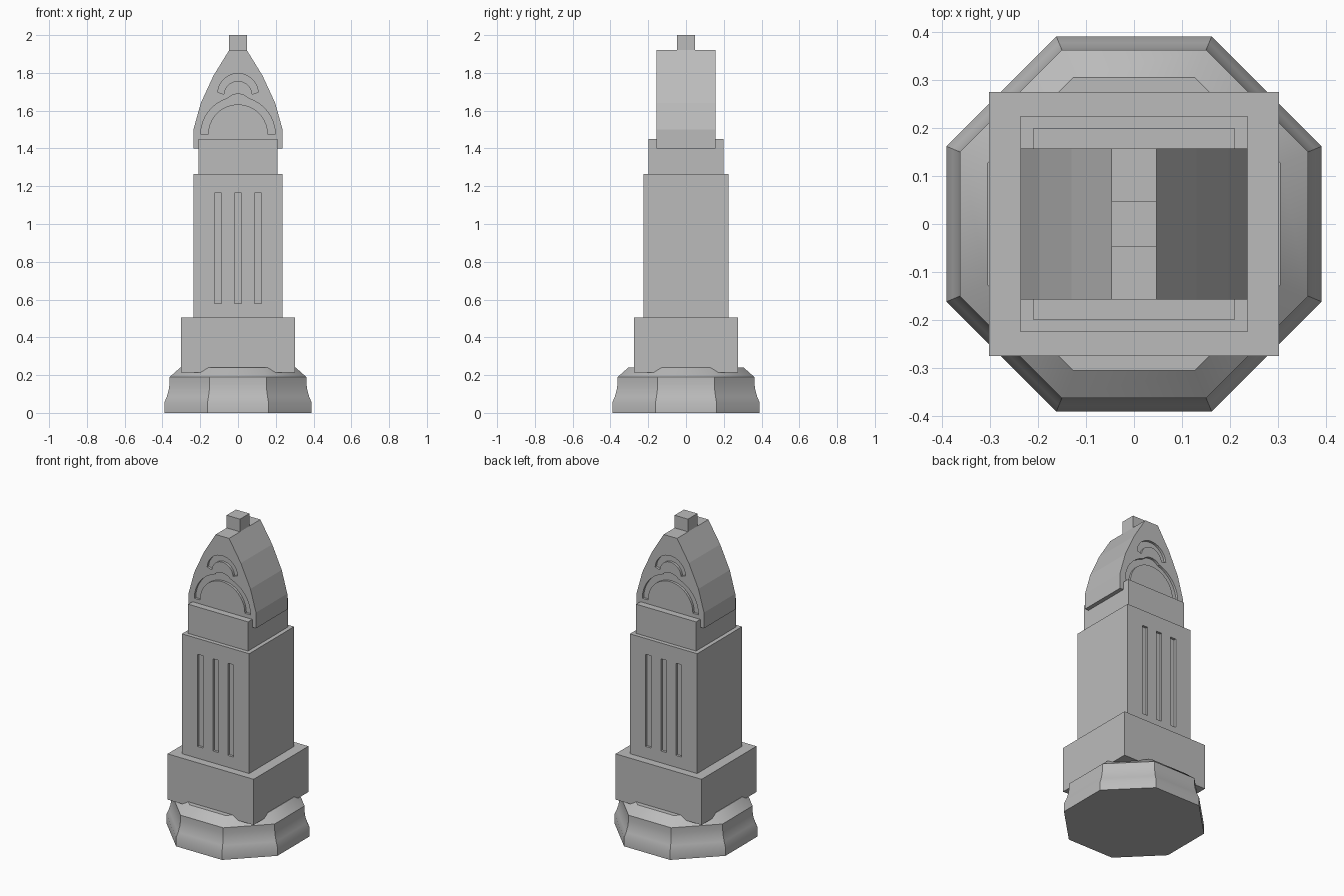
import bpy, bmesh, math

if "Cube" in bpy.data.objects:
    bpy.data.objects.remove(bpy.data.objects["Cube"])

GREY = (0.5, 0.5, 0.5, 1)
stone = bpy.data.materials.new("grey stone")
stone.use_nodes = True
stone.diffuse_color = GREY
stone.node_tree.nodes["Principled BSDF"].inputs["Base Color"].default_value = GREY


def finish(name, bm):
    bmesh.ops.recalc_face_normals(bm, faces=bm.faces)
    mesh = bpy.data.meshes.new(name)
    bm.to_mesh(mesh)
    bm.free()
    mesh.materials.append(stone)
    ob = bpy.data.objects.new(name, mesh)
    bpy.context.collection.objects.link(ob)
    return ob


def add_prism(bm, outline, y0, y1):
    """Extrude an x-z outline from y0 to y1."""
    face = bm.faces.new([bm.verts.new((x, y0, z)) for x, z in outline])
    geom = bmesh.ops.extrude_face_region(bm, geom=[face])["geom"]
    verts = [g for g in geom if isinstance(g, bmesh.types.BMVert)]
    bmesh.ops.translate(bm, verts=verts, vec=(0, y1 - y0, 0))


def block(name, hx, hy, z0, z1):
    bm = bmesh.new()
    add_prism(bm, [(-hx, z0), (hx, z0), (hx, z1), (-hx, z1)], -hy, hy)
    return finish(name, bm)


def arch(cz, outer, inner, a0=0, a1=180, inner_cz=None, n=20):
    """Band between two arcs, as an x-z outline."""
    inner_cz = cz if inner_cz is None else inner_cz
    angles = [math.radians(a0 + (a1 - a0) * i / n) for i in range(n + 1)]
    out = [(outer * math.cos(a), cz + outer * math.sin(a)) for a in angles]
    inn = [(inner * math.cos(a), inner_cz + inner * math.sin(a)) for a in angles]
    return out + inn[::-1]


def engrave(ob, outlines, hy, depth):
    """Sink the outlines into both the front and the back."""
    for outline in outlines:
        bm = bmesh.new()
        for side in (-1, 1):
            add_prism(bm, outline, side * (hy - depth), side * (hy + 0.05))
        cutter = finish("groove_cutter", bm)
        cutter.hide_render = True
        mod = ob.modifiers.new("groove", "BOOLEAN")
        mod.operation = "DIFFERENCE"
        mod.solver = "EXACT"
        mod.object = cutter
        bpy.context.view_layer.objects.active = ob
        bpy.ops.object.modifier_apply(modifier=mod.name)
        bpy.data.objects.remove(cutter)


# Octagonal foot with a hollowed side and a sloping shoulder
bm = bmesh.new()
rings = []
for r, z in [(.39, 0), (.39, .055), (.377, .085), (.367, .12),
             (.362, .155), (.362, .19), (.305, .24)]:
    R = r / math.cos(math.pi / 8)
    rings.append([bm.verts.new((R * math.cos((i + .5) * math.pi / 4),
                                R * math.sin((i + .5) * math.pi / 4), z))
                  for i in range(8)])
for lo, hi in zip(rings, rings[1:]):
    for i in range(8):
        j = (i + 1) % 8
        bm.faces.new((lo[i], lo[j], hi[j], hi[i]))
bm.faces.new(rings[0])
bm.faces.new(rings[-1])
foot = finish("octagonal_foot", bm)
bpy.context.view_layer.objects.active = foot
foot.select_set(True)
bpy.ops.object.shade_smooth_by_angle(angle=math.radians(30))

# Stacked square tiers
block("plinth", .302, .275, .215, .505)
shaft = block("shaft", .236, .225, .505, 1.265)
block("collar", .21, .199, 1.265, 1.45)

# Three upright slots in the shaft
engrave(shaft, [[(x - .019, .58), (x + .019, .58), (x + .019, 1.165), (x - .019, 1.165)]
                for x in (-.106, 0, .106)], .225, .015)

# Tapered crown, mirrored from half a profile
half = [(.236, 1.4), (.236, 1.5), (.197, 1.64), (.13, 1.785), (.047, 1.92)]
bm = bmesh.new()
add_prism(bm, half + [(-x, z) for x, z in reversed(half)], -.157, .157)
crown = finish("crown", bm)

# Sunburst arches sunk into the crown
engrave(crown, [arch(1.475, .197, .158),
                arch(1.61, .078, .076, 25, 155, 1.595),
                arch(1.69, .107, .075, 4, 176, 1.682)], .157, .015)

block("finial", .047, .047, 1.92, 2.0)
